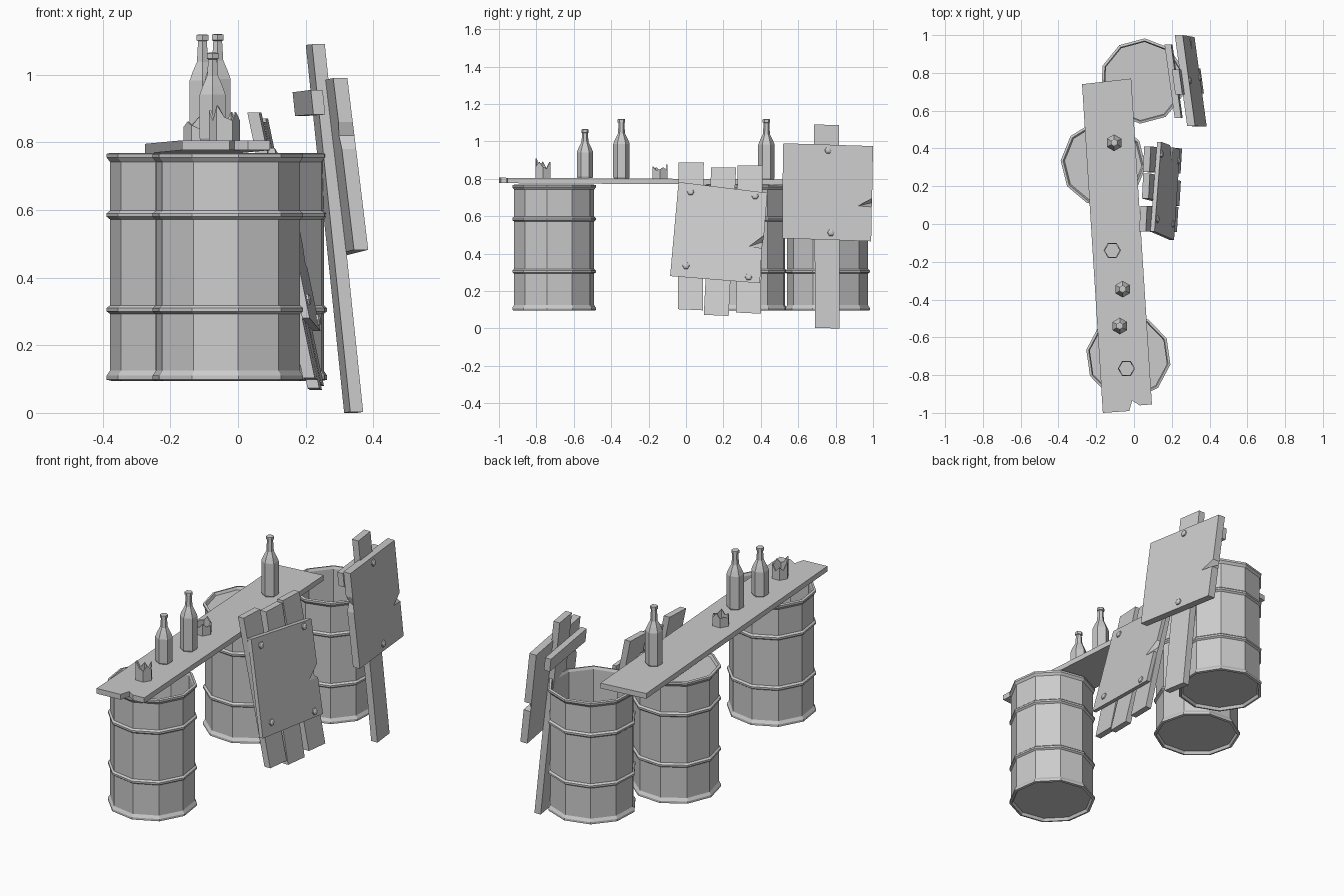
import bpy, math
from mathutils import Vector, Matrix

if "Cube" in bpy.data.objects:
    bpy.data.objects.remove(bpy.data.objects["Cube"])


def make(name, verts, faces):
    me = bpy.data.meshes.new(name)
    me.from_pydata([tuple(v) for v in verts], [], faces)
    me.update()
    ob = bpy.data.objects.new(name, me)
    bpy.context.collection.objects.link(ob)
    return ob


def lathe(name, profile, n, loc, start=0.0):
    """Turn (radius, z) points around z, closing both ends with a flat cap."""
    verts, faces = [], []
    for r, z in profile:
        for i in range(n):
            a = math.radians(start) + 2 * math.pi * i / n
            verts.append((loc[0] + r * math.cos(a), loc[1] + r * math.sin(a), loc[2] + z))
    for k in range(len(profile) - 1):
        for i in range(n):
            j = (i + 1) % n
            faces.append((k * n + i, k * n + j, (k + 1) * n + j, (k + 1) * n + i))
    faces.append(tuple(reversed(range(n))))
    last = (len(profile) - 1) * n
    faces.append(tuple(range(last, last + n)))
    return make(name, verts, faces)


def loft(name, front, back):
    """Join two matching outlines into a closed slab."""
    n = len(front)
    faces = [tuple(range(n)), tuple(reversed(range(n, 2 * n)))]
    faces += [(i, i + n, (i + 1) % n + n, (i + 1) % n) for i in range(n)]
    return make(name, list(front) + list(back), faces)


def board(name, outline, plane, thick, back=None):
    """Leaning slab: (y, z) outline on the plane x = a + b*y + c*z."""
    a, b, c = plane
    front = [Vector((a + b * y + c * z, y, z)) for y, z in outline]
    rear = [Vector((a + b * y + c * z - thick, y, z)) for y, z in back or outline]
    return loft(name, front, rear)


def bolt(name, y, z, plane):
    a, b, c = plane
    nrm = Vector((1, -b, -c)).normalized()
    ob = lathe(name, [(0.020, -0.004), (0.018, 0.006), (0.008, 0.011)], 6, (0, 0, 0))
    ob.data.transform(Matrix.Translation((a + b * y + c * z, y, z))
                      @ nrm.to_track_quat('Z', 'Y').to_matrix().to_4x4())


# Ribbed steel barrels
shell = [(0.205, 0.110), (0.213, 0.095), (0.226, 0.098), (0.226, 0.110), (0.216, 0.125),
         (0.216, 0.293), (0.226, 0.300), (0.226, 0.310), (0.216, 0.318),
         (0.216, 0.572), (0.226, 0.580), (0.226, 0.590), (0.216, 0.598),
         (0.216, 0.742), (0.226, 0.755), (0.226, 0.766), (0.213, 0.769)]
open_top = [(0.207, 0.755), (0.207, 0.125)]
lid_top = [(0.205, 0.755)]
lathe("barrel_front", shell + open_top, 10, (-0.03, -0.705, 0), -82)
lathe("barrel_middle", shell + lid_top, 10, (-0.163, 0.32, 0), 176)
lathe("barrel_back", shell + open_top, 10, (0.045, 0.757, 0), 87)

# Counter plank with a splintered end
top = [(-0.275, 0.74), (-0.165, -1.0), (-0.025, -0.99), (-0.01, -0.935),
       (0.03, -0.96), (0.095, -0.955), (-0.015, 0.77)]
level = lambda y: 0.800 - 0.006 * y
loft("counter_plank", [(x, y, level(y)) for x, y in top],
     [(x, y, level(y) - 0.029) for x, y in top])

# Whole bottles: position, body height, total height
for i, (x, y, body, h) in enumerate([(-0.105, 0.43, 0.185, 0.322),
                                     (-0.06, -0.345, 0.185, 0.318),
                                     (-0.075, -0.54, 0.138, 0.262)]):
    lathe("bottle_%d" % (i + 1),
          [(0.040, 0), (0.044, 0.008), (0.044, body), (0.034, body + 0.025),
           (0.019, body + 0.055), (0.015, h - 0.02), (0.020, h - 0.018),
           (0.020, h - 0.002), (0.012, h)], 6, (x, y, level(y)), 30)


# Broken bottle stumps with jagged rims
def stump(name, x, y, heights):
    n, base = len(heights), level(y)
    verts = []
    for r, jag, lift in ((0.046, 0, 0), (0.046, 1, 0), (0.039, 1, 0), (0.039, 0, 0.006)):
        for i in range(n):
            a = 2 * math.pi * i / n
            rr = r if i % 2 == 0 else r * math.cos(math.pi / 6)
            verts.append((x + rr * math.cos(a), y + rr * math.sin(a),
                          base + lift + jag * heights[i]))
    faces = [(k * n + i, k * n + (i + 1) % n, (k + 1) * n + (i + 1) % n, (k + 1) * n + i)
             for k in range(3) for i in range(n)]
    faces += [tuple(reversed(range(n))), tuple(range(3 * n, 4 * n))]
    make(name, verts, faces)


stump("broken_bottle_1", -0.04, -0.765, [.06, .05, .085, .045, .07, .05, .09, .06, .105, .07, .06, .085])
stump("broken_bottle_2", -0.115, -0.14, [.05, .06, .045, .075, .05, .055, .045, .06, .05, .04, .065, .045])

# Near shield: chipped sheet over three leaning planks
near = (0.275, 0.05, -0.21)
front = [(-0.04, 0.783), (-0.085, 0.28), (0.395, 0.242), (0.406, 0.43),
         (0.335, 0.437), (0.417, 0.497), (0.435, 0.725)]
rear = front[:4] + [(0.411, 0.462)] + front[5:]
board("near_sheet", front, near, 0.022, rear)
near_back = (0.251, 0.05, -0.21)
for i, (y0, y1, z0, y2, y3, z1) in enumerate([(-0.043, 0.09, 0.10, -0.04, 0.095, 0.888),
                                              (0.095, 0.228, 0.07, 0.135, 0.268, 0.86),
                                              (0.268, 0.40, 0.082, 0.275, 0.41, 0.87)]):
    board("near_plank_%d" % (i + 1),
          [(y0, z0 + 0.003), (y1, z0 - 0.003), (y3, z1), (y2, z1)], near_back, 0.035)
for i, (y, z) in enumerate([(0.025, 0.73), (0.37, 0.708), (0.0, 0.335), (0.335, 0.275)]):
    bolt("near_bolt_%d" % (i + 1), y, z, near)

# Far shield: chipped sheet on a leaning post with a crossbar
far = (0.515, -0.14, -0.12)
front = [(0.52, 0.99), (0.518, 0.86), (0.517, 0.82), (0.516, 0.78), (0.515, 0.482),
         (0.99, 0.466), (0.993, 0.65), (0.92, 0.655), (0.995, 0.695), (1.0, 0.975)]
rear = list(front)
rear[2], rear[7] = (0.545, 0.82), (0.994, 0.672)
board("far_sheet", front, far, 0.042, rear)
board("far_post", [(0.69, 0.003), (0.822, 0.0), (0.817, 1.088), (0.685, 1.09)],
      (0.467, -0.14, -0.105), 0.038)
board("far_crossbar", [(0.56, 0.882), (0.95, 0.878), (0.95, 0.948), (0.56, 0.955)],
      (0.429, -0.14, -0.105), 0.035)
for i, (y, z) in enumerate([(0.76, 0.952), (0.775, 0.512)]):
    bolt("far_bolt_%d" % (i + 1), y, z, far)

# Consistent outward normals
import bmesh
for ob in bpy.context.collection.objects:
    bm = bmesh.new()
    bm.from_mesh(ob.data)
    bmesh.ops.recalc_face_normals(bm, faces=bm.faces)
    bm.to_mesh(ob.data)
    bm.free()
